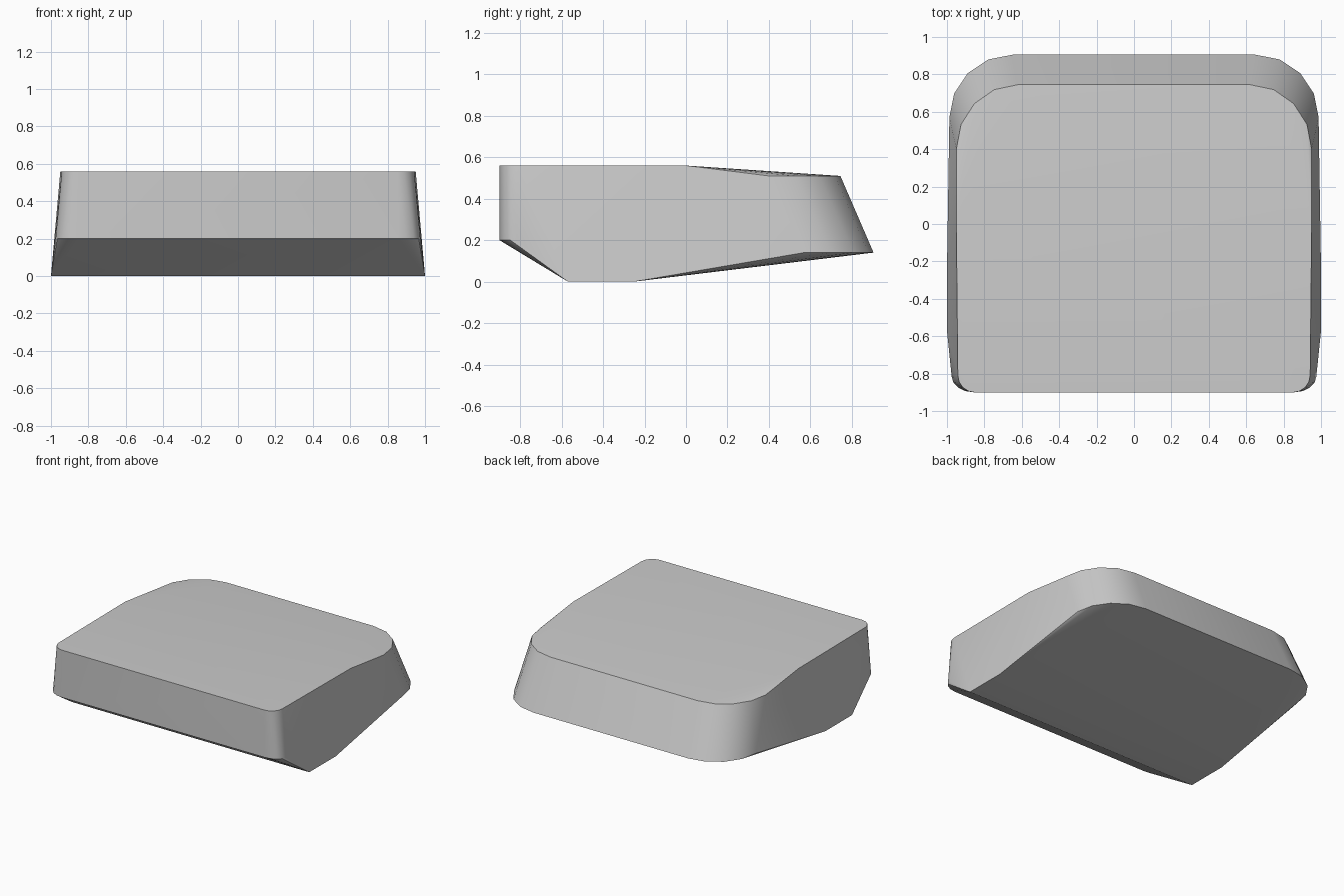
import bpy
import bmesh
from math import radians, sin, cos

cube = bpy.data.objects.get("Cube")
if cube:
    bpy.data.objects.remove(cube)


def make_material(name, value):
    mat = bpy.data.materials.new(name)
    mat.use_nodes = True
    colour = (value, value, value, 1)
    mat.diffuse_color = colour
    mat.node_tree.nodes["Principled BSDF"].inputs["Base Color"].default_value = colour
    return mat


def corner(x, y, rx, ry, z, steps):
    """Quarter-ellipse corner whose outer extents are x and y."""
    side = 1 if y > 0 else -1
    arc = [radians(90 * i / steps) for i in range(steps + 1)]
    return [(x - rx + rx * cos(a), y - side * (ry - ry * sin(a)), z) for a in arc]


# Right-hand half of the rim points: rounded corners plus the bend points
points = corner(0.942, -0.9, 0.09, 0.09, 0.56, 4)       # top front
points += corner(0.975, -0.9, 0.12, 0.085, 0.2, 4)      # lower front
points += corner(0.95, 0.745, 0.33, 0.345, 0.51, 4)     # top back
points += corner(0.987, 0.905, 0.337, 0.335, 0.14, 4)   # lower back
points += [(0.95, 0, 0.56), (1, -0.57, 0), (1, -0.25, 0)]

# Wrap the mirrored points in one faceted block
bm = bmesh.new()
for x, y, z in points:
    for side in (-1, 1):
        bm.verts.new((side * x, y, z))
hull = bmesh.ops.convex_hull(bm, input=bm.verts)
spare = {g for g in hull["geom_interior"] + hull["geom_unused"]
         if isinstance(g, bmesh.types.BMVert)}
bmesh.ops.delete(bm, geom=list(spare), context='VERTS')
bmesh.ops.dissolve_limit(bm, angle_limit=radians(0.5), verts=bm.verts, edges=bm.edges)
bmesh.ops.recalc_face_normals(bm, faces=bm.faces)

mesh = bpy.data.meshes.new("cushion_block")
bm.to_mesh(mesh)
bm.free()
mesh.materials.append(make_material("light_grey", 0.6))
block = bpy.data.objects.new("cushion_block", mesh)
bpy.context.collection.objects.link(block)

# Soft corners, crisp rims
bpy.context.view_layer.objects.active = block
block.select_set(True)
bpy.ops.object.shade_smooth_by_angle(angle=radians(30))
